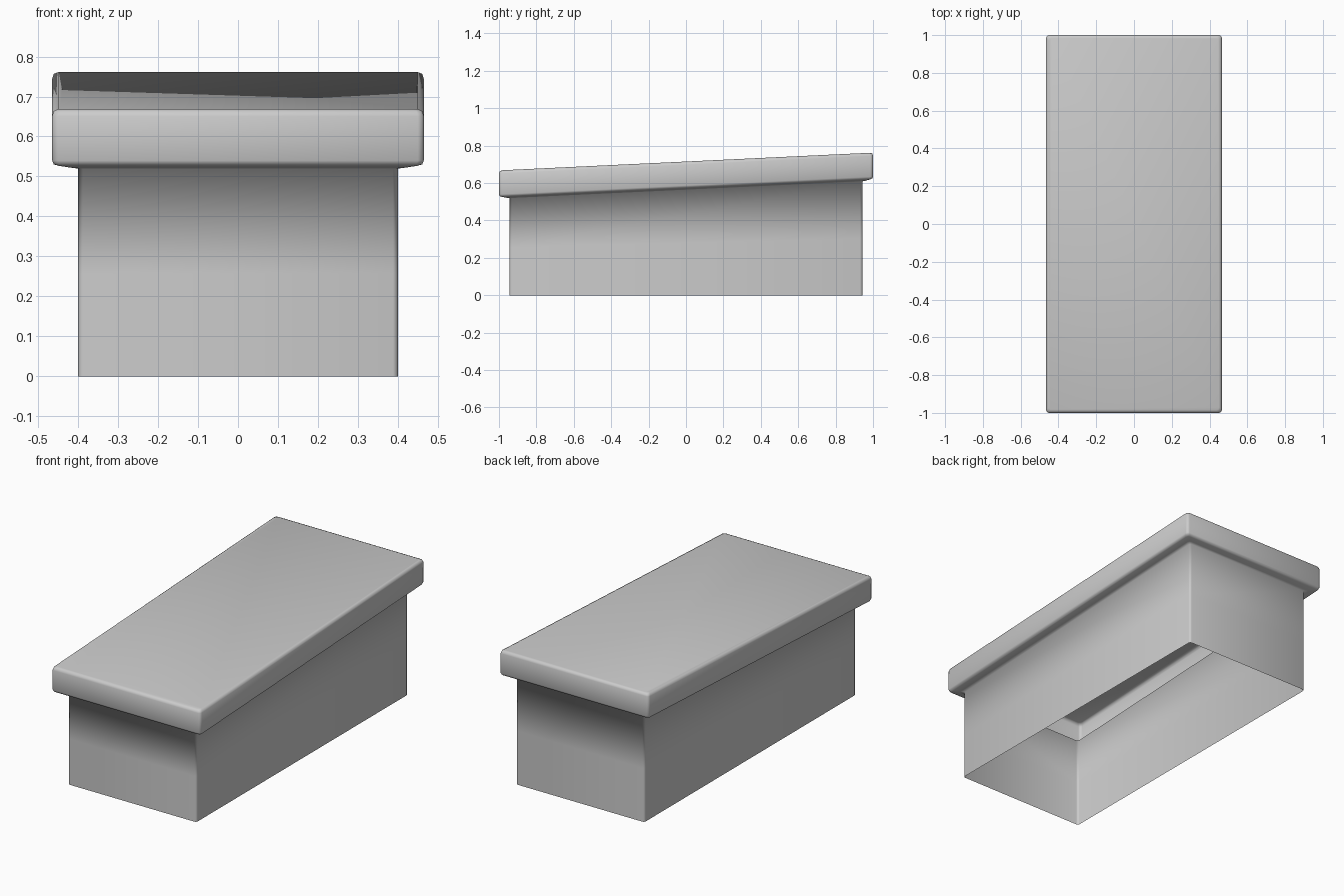
import bpy, bmesh, math

cube = bpy.data.objects.get("Cube")
if cube:
    bpy.data.objects.remove(cube, do_unlink=True)

grey = bpy.data.materials.new("plain grey")
grey.use_nodes = True
colour = (0.6, 0.6, 0.6, 1)
grey.diffuse_color = colour
grey.node_tree.nodes["Principled BSDF"].inputs["Base Color"].default_value = colour

SLOPE = 0.0475
STEPS = 3


def ring(bm, hx, hy, z, slope, radius):
    """Rounded rectangle of vertices, rising towards the back."""
    verts = []
    for quarter, (sx, sy) in enumerate([(1, 1), (-1, 1), (-1, -1), (1, -1)]):
        for i in range(STEPS):
            a = math.pi / 2 * (quarter + i / (STEPS - 1))
            x = sx * (hx - radius) + radius * math.cos(a)
            y = sy * (hy - radius) + radius * math.sin(a)
            verts.append(bm.verts.new((x, y, z + slope * y)))
    return verts


# Hollow box and its overhanging sloped lid: one open-bottomed shell
profile = [
    # half x, half y, height, slope, corner radius
    (0.40, 0.943, 0.0, 0, 0.012),
    (0.40, 0.943, 0.28, SLOPE / 2, 0.012),
    (0.40, 0.943, 0.564, SLOPE, 0.012),
    (0.42, 0.960, 0.567, SLOPE, 0.014),
    (0.45, 0.985, 0.573, SLOPE, 0.015),
    (0.461, 0.996, 0.577, SLOPE, 0.015),
    (0.465, 1.0, 0.587, SLOPE, 0.015),
    (0.465, 1.0, 0.698, SLOPE, 0.015),
    (0.461, 0.996, 0.710, SLOPE, 0.015),
    (0.45, 0.985, 0.715, SLOPE, 0.015),
]
bm = bmesh.new()
rings = [ring(bm, *row) for row in profile]
for low, high in zip(rings, rings[1:]):
    for i in range(len(low)):
        j = (i + 1) % len(low)
        bm.faces.new((low[i], low[j], high[j], high[i]))
bm.faces.new(rings[-1])
for face in bm.faces:
    face.smooth = True

mesh = bpy.data.meshes.new("box_with_lid")
bm.to_mesh(mesh)
bm.free()
mesh.materials.append(grey)
box = bpy.data.objects.new("box_with_lid", mesh)
bpy.context.collection.objects.link(box)
